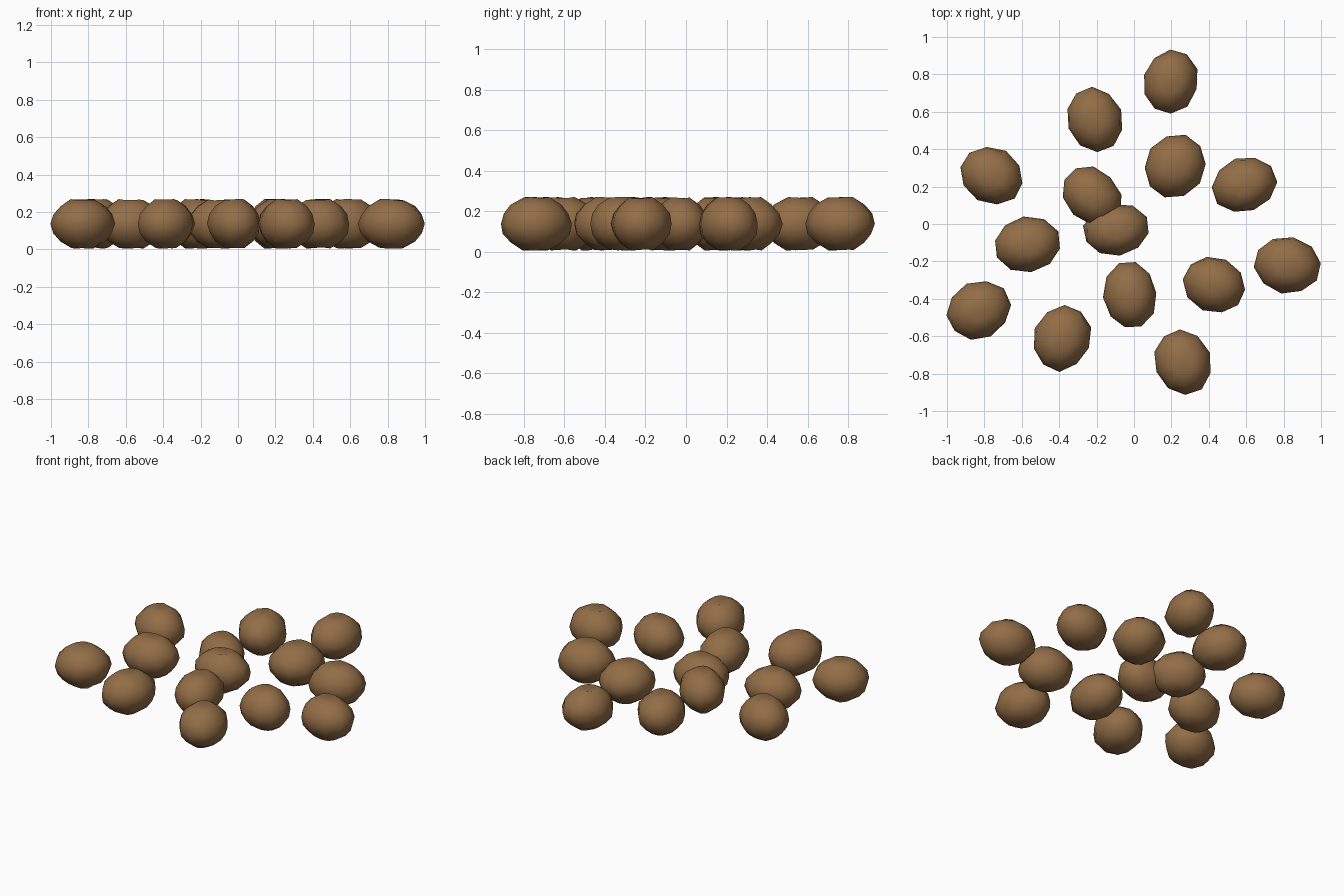
import bpy
import bmesh
import math
import random
from mathutils import Matrix, Vector

cube = bpy.data.objects.get("Cube")
if cube:
    bpy.data.objects.remove(cube, do_unlink=True)

random.seed(4)
SEGMENTS, RINGS = 10, 8
HALF_HEIGHT = 0.133
MIDDLE = 0.137

# Earthy brown skin
skin = bpy.data.materials.new("potato_brown")
skin.use_nodes = True
colour = (0.29, 0.155, 0.062, 1)
skin.diffuse_color = colour
shader = skin.node_tree.nodes["Principled BSDF"]
shader.inputs["Base Color"].default_value = colour
shader.inputs["Roughness"].default_value = 0.9


def make_potato(name, x, y, turn, length, width):
    """Lumpy, flattened sphere with a small dimple at each pole."""
    bm = bmesh.new()
    bmesh.ops.create_uvsphere(bm, u_segments=SEGMENTS, v_segments=RINGS, radius=1)
    for vert in bm.verts:
        height = abs(vert.co.z)
        if height > 0.99:
            # Sunken pole
            vert.co.z *= random.uniform(0.88, 0.94)
        else:
            # Slight lumps, with a raised shoulder around the dimple
            lump = random.uniform(0.98, 1.04)
            vert.co.x *= lump
            vert.co.y *= lump
            if height > 0.9:
                vert.co.z *= random.uniform(1.02, 1.08)
    bmesh.ops.scale(bm, vec=Vector((length, width, HALF_HEIGHT)), verts=bm.verts)
    bmesh.ops.rotate(bm, matrix=Matrix.Rotation(math.radians(turn), 3, "Z"),
                     verts=bm.verts)
    for face in bm.faces:
        face.smooth = True
    mesh = bpy.data.meshes.new(name)
    bm.to_mesh(mesh)
    bm.free()
    mesh.materials.append(skin)
    potato = bpy.data.objects.new(name, mesh)
    potato.location = (x, y, MIDDLE)
    bpy.context.collection.objects.link(potato)


# Scattered layout: x, y, turn in degrees, half length, half width
layout = [
    (0.195, 0.76, 75, 0.17, 0.145),
    (-0.21, 0.56, 110, 0.175, 0.148),
    (0.22, 0.31, 55, 0.173, 0.157),
    (0.59, 0.21, 20, 0.174, 0.147),
    (-0.76, 0.26, -30, 0.174, 0.148),
    (-0.225, 0.15, -45, 0.175, 0.14),
    (-0.095, -0.03, 8, 0.176, 0.138),
    (-0.57, -0.11, 8, 0.177, 0.146),
    (0.82, -0.22, -12, 0.177, 0.15),
    (0.43, -0.325, -25, 0.171, 0.147),
    (-0.02, -0.38, 95, 0.179, 0.141),
    (-0.83, -0.46, 25, 0.173, 0.151),
    (-0.385, -0.61, 70, 0.177, 0.151),
    (0.26, -0.74, 110, 0.177, 0.151),
]
for number, values in enumerate(layout, start=1):
    make_potato(f"potato_{number}", *values)
